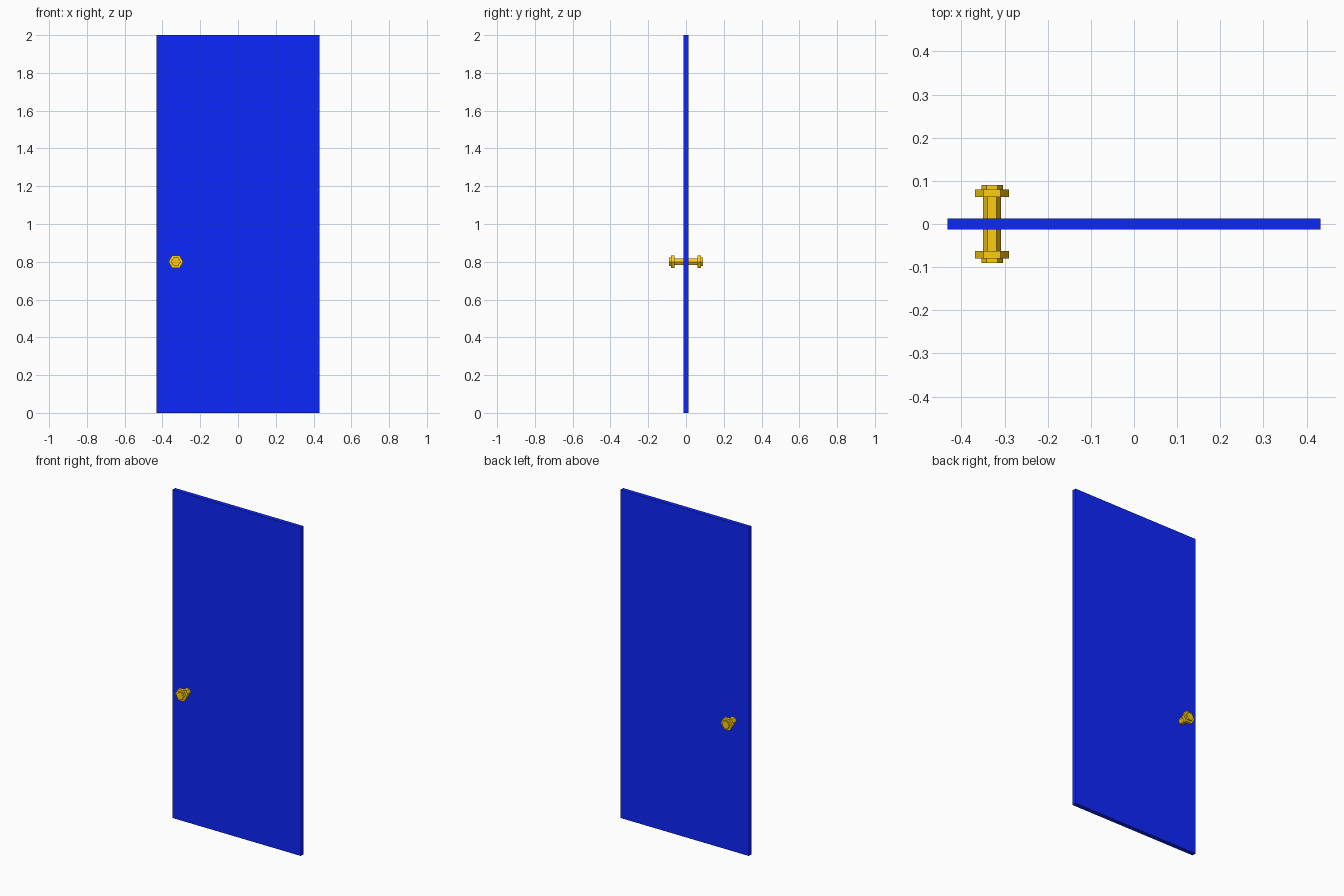
import bpy, bmesh, math

if "Cube" in bpy.data.objects:
    bpy.data.objects.remove(bpy.data.objects["Cube"])


def material(name, color):
    m = bpy.data.materials.new(name)
    m.diffuse_color = color
    m.use_nodes = True
    m.node_tree.nodes["Principled BSDF"].inputs["Base Color"].default_value = m.diffuse_color
    return m


def add_object(name, bm, mat, location):
    bmesh.ops.recalc_face_normals(bm, faces=bm.faces[:])
    mesh = bpy.data.meshes.new(name)
    bm.to_mesh(mesh)
    bm.free()
    mesh.materials.append(mat)
    obj = bpy.data.objects.new(name, mesh)
    obj.location = location
    bpy.context.collection.objects.link(obj)
    return obj


def lathe_y(profile, sides):
    """Closed low-poly solid around the y axis from (y, radius) points."""
    bm = bmesh.new()
    rings = []
    for y, r in profile:
        rings.append([bm.verts.new((r * math.cos(a), y, r * math.sin(a)))
                      for a in (2 * math.pi * i / sides for i in range(sides))])
    for lo, hi in zip(rings, rings[1:]):
        for i in range(sides):
            j = (i + 1) % sides
            bm.faces.new((lo[i], lo[j], hi[j], hi[i]))
    bm.faces.new(rings[0])
    bm.faces.new(rings[-1])
    return bm


blue = material("blue_paint", (0.004, 0.02, 0.98, 1))
brass = material("brass", (0.98, 0.61, 0.004, 1))

# Door panel
bm = bmesh.new()
bmesh.ops.create_cube(bm, size=1)
bmesh.ops.scale(bm, vec=(0.865, 0.026, 2.0), verts=bm.verts)
add_object("door_panel", bm, blue, (0, 0, 1))

# Hexagonal knobs on both ends of one spindle: shaft, collar, end cap
half = [(0.062, 0.021), (0.062, 0.039), (0.080, 0.039), (0.080, 0.025), (0.090, 0.025)]
profile = [(-y, r) for y, r in reversed(half)] + half
add_object("door_knobs", lathe_y(profile, 6), brass, (-0.329, 0, 0.80))
